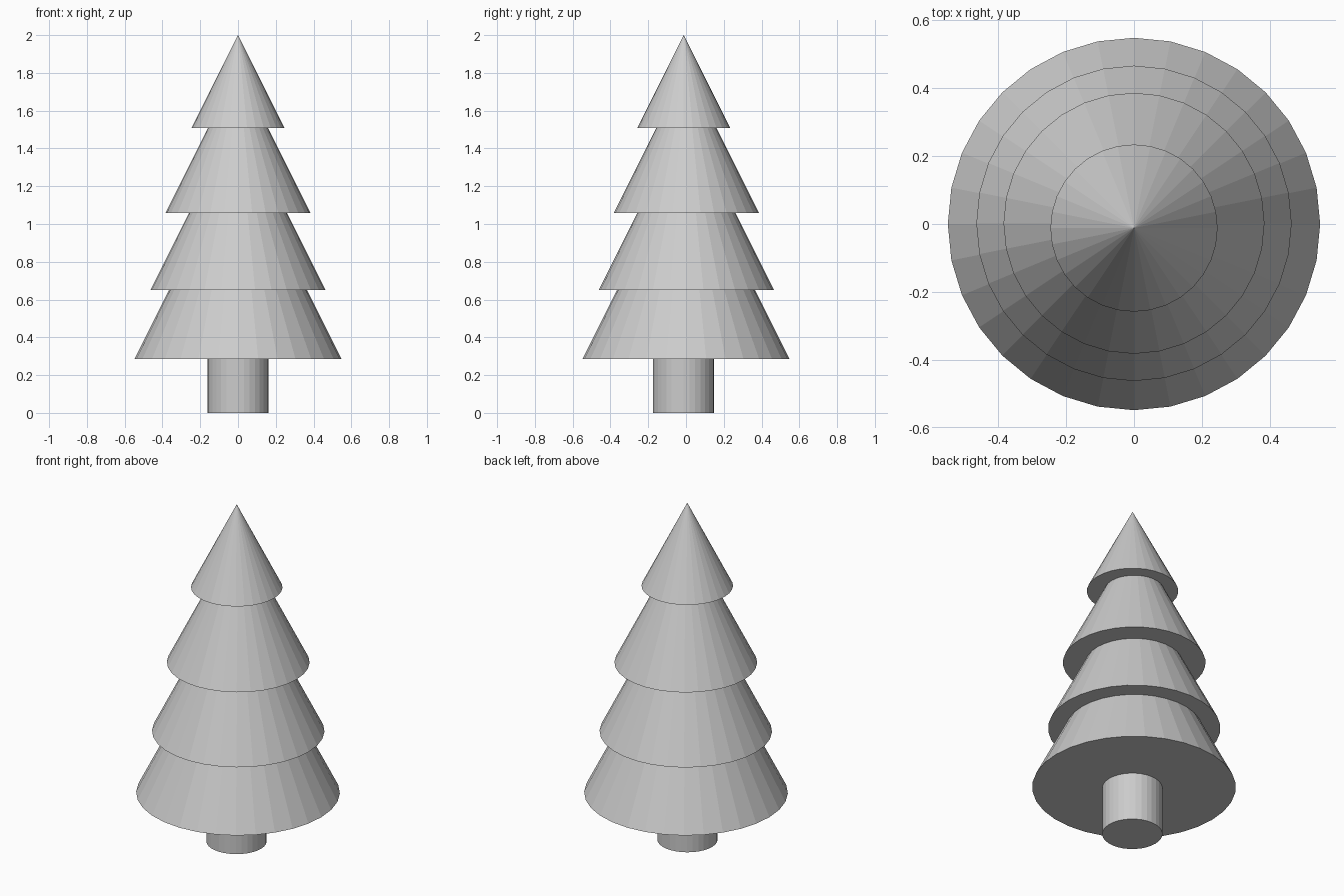
import bpy

if "Cube" in bpy.data.objects:
    bpy.data.objects.remove(bpy.data.objects["Cube"])

SIDES = 32


def add_tier(name, radius, base_z, y):
    """Closed flat-shaded cone, as tall as it is wide."""
    height = 2 * radius
    bpy.ops.mesh.primitive_cone_add(
        vertices=SIDES, radius1=radius, radius2=0, depth=height,
        location=(0, y, base_z + height / 2))
    bpy.context.object.name = name


# Trunk, running slightly up into the lowest tier
TRUNK_HEIGHT = 0.33
bpy.ops.mesh.primitive_cylinder_add(
    vertices=SIDES, radius=0.162, depth=TRUNK_HEIGHT,
    location=(0, -0.014, TRUNK_HEIGHT / 2))
bpy.context.object.name = "trunk"

# Foliage tiers, bottom to top: name, radius, base height, y offset
for tier in [
    ("foliage_bottom", 0.548, 0.285, 0.0),
    ("foliage_lower_middle", 0.464, 0.650, 0.002),
    ("foliage_upper_middle", 0.384, 1.058, 0.002),
    ("foliage_top", 0.246, 1.508, -0.012),
]:
    add_tier(*tier)
